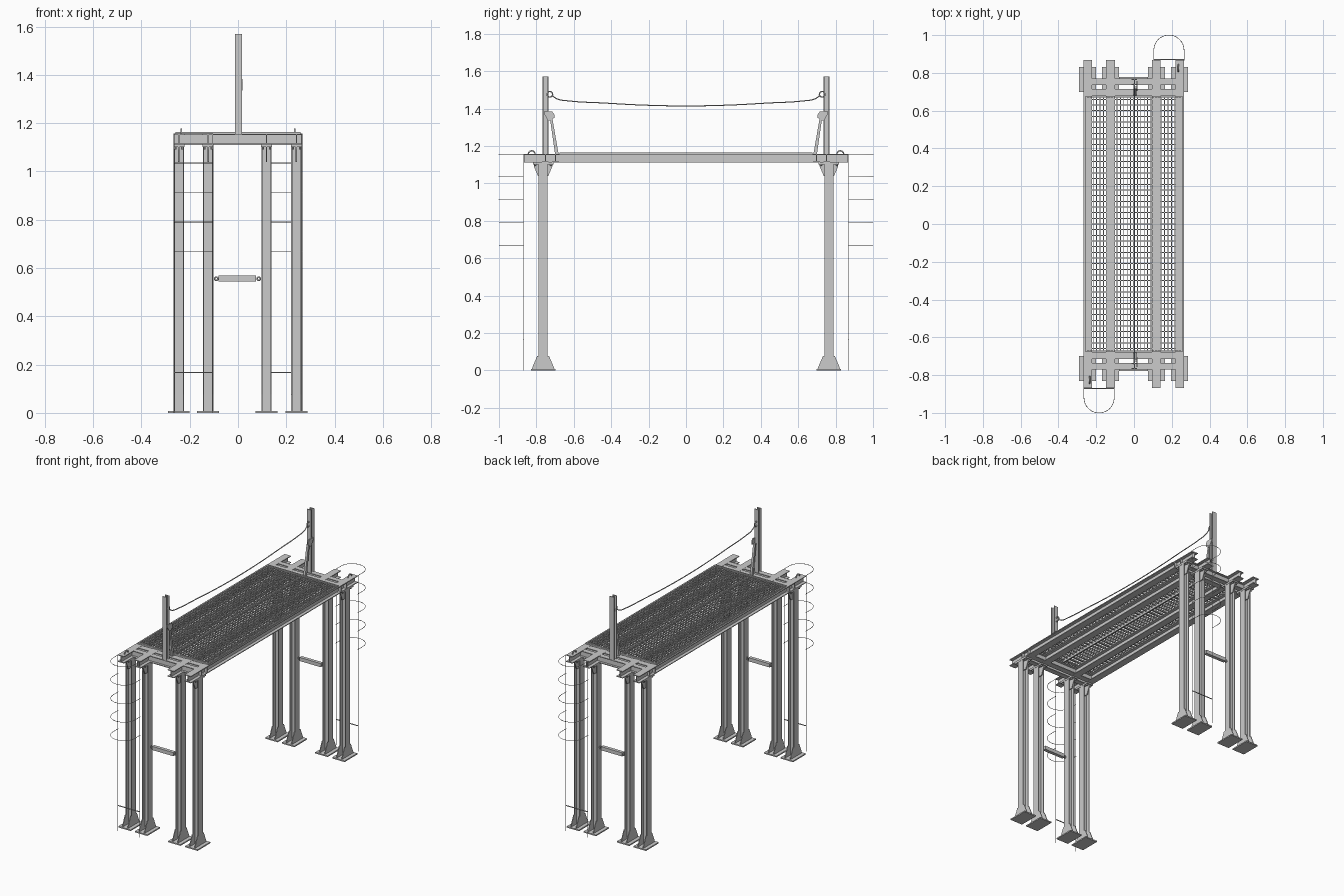
import bpy, bmesh, math
from mathutils import Vector, Matrix

if "Cube" in bpy.data.objects:
    bpy.data.objects.remove(bpy.data.objects["Cube"])

R180 = Matrix.Rotation(math.pi, 4, 'Z')


def finish(name, bm):
    bmesh.ops.recalc_face_normals(bm, faces=bm.faces)
    me = bpy.data.meshes.new(name)
    bm.to_mesh(me)
    bm.free()
    ob = bpy.data.objects.new(name, me)
    bpy.context.collection.objects.link(ob)
    return ob


def add_box(bm, lo, hi):
    lo, hi = Vector(lo), Vector(hi)
    m = Matrix.Translation((lo + hi) / 2) @ Matrix.Diagonal((*(hi - lo), 1))
    bmesh.ops.create_cube(bm, size=1, matrix=m)


def box(name, lo, hi):
    bm = bmesh.new()
    add_box(bm, lo, hi)
    return finish(name, bm)


def add_prism(bm, pts, vec):
    f = bm.faces.new([bm.verts.new(p) for p in pts])
    ext = bmesh.ops.extrude_face_region(bm, geom=[f], use_keep_orig=True)
    vs = [g for g in ext['geom'] if isinstance(g, bmesh.types.BMVert)]
    bmesh.ops.translate(bm, verts=vs, vec=vec)


def ibeam(name, a, b, normal, w, h, t):
    """I-section from a to b; flanges of width w are h apart along normal."""
    a, b, n = Vector(a), Vector(b), Vector(normal)
    s = (b - a).normalized().cross(n)
    k, c, e = h / 2 - t, t / 2, w / 2
    half = [(e, -h/2), (e, -k), (c, -k), (c, k), (e, k), (e, h/2)]
    prof = half + [(-x, -y) for x, y in half]
    bm = bmesh.new()
    add_prism(bm, [a + s * x + n * y for x, y in prof], b - a)
    return finish(name, bm)


def rod(name, pts, r, cyclic=False, smooth=False):
    cu = bpy.data.curves.new(name, 'CURVE')
    cu.dimensions = '3D'
    cu.bevel_depth, cu.bevel_resolution = r, 1
    cu.use_fill_caps = not cyclic
    sp = cu.splines.new('BEZIER' if smooth else 'POLY')
    if smooth:
        sp.bezier_points.add(len(pts) - 1)
        for bp, p in zip(sp.bezier_points, pts):
            bp.co = p
            bp.handle_left_type = bp.handle_right_type = 'AUTO'
    else:
        sp.points.add(len(pts) - 1)
        for q, p in zip(sp.points, pts):
            q.co = (*p, 1)
    sp.use_cyclic_u = cyclic
    ob = bpy.data.objects.new(name, cu)
    bpy.context.collection.objects.link(ob)
    me = bpy.data.meshes.new_from_object(ob.evaluated_get(bpy.context.evaluated_depsgraph_get()))
    bpy.data.objects.remove(ob)
    for p in me.polygons:
        p.use_smooth = len(p.vertices) == 4
    ob = bpy.data.objects.new(name, me)
    bpy.context.collection.objects.link(ob)
    return ob


def ring(name, centre, r, thick, axis):
    i, j = [k for k in range(3) if k != axis]
    pts = []
    for n in range(16):
        p = list(centre)
        p[i] += r * math.cos(n * math.tau / 16)
        p[j] += r * math.sin(n * math.tau / 16)
        pts.append(p)
    return rod(name, pts, thick, cyclic=True)


# long girders and columns
for x in (-0.245, -0.124, 0.118, 0.242):
    ibeam("girder", (x, -0.867, 1.133), (x, 0.867, 1.133), (0, 0, 1), 0.046, 0.046, 0.005)
    for s in (-1, 1):
        y = s * 0.764
        ibeam("column", (x, y, 0.006), (x, y, 1.102), (1, 0, 0), 0.047, 0.043, 0.005)
        box("base_plate", (x - 0.045, y - 0.066, 0), (x + 0.045, y + 0.066, 0.008))
        box("cap_plate", (x - 0.023, y - 0.055, 1.101), (x + 0.023, y + 0.055, 1.11))
        # base and cap gussets
        bm = bmesh.new()
        for d in (-1, 1):
            for gx in (x - 0.0215, x + 0.0165):
                add_prism(bm, [(gx, y + d * a, z) for a, z in
                               ((0.022, 0.008), (0.06, 0.008), (0.056, 0.02), (0.032, 0.076), (0.022, 0.076))],
                          (0.005, 0, 0))
            add_prism(bm, [(x - 0.003, y + d * a, z) for a, z in
                           ((0.002, 1.102), (0.05, 1.102), (0.05, 1.092), (0.028, 1.04), (0.002, 1.04))],
                      (0.006, 0, 0))
            # cap bolts
            for bx in (-0.014, 0.014):
                bmesh.ops.create_cone(bm, cap_ends=True, segments=6, radius1=0.005, radius2=0.005,
                                      depth=0.012, matrix=Matrix.Translation((x + bx, y + d * 0.042, 1.098)))
        finish("column_gussets", bm)

# walkway grating
bm = bmesh.new()
for i in range(29):
    x = -0.252 + i * 0.018
    add_box(bm, (x - 0.002, -0.672, 1.155), (x + 0.002, 0.672, 1.163))
for i in range(45):
    y = -0.66 + i * 0.03
    add_box(bm, (-0.253, y - 0.0025, 1.1555), (0.253, y + 0.0025, 1.1625))
finish("walkway_grating", bm)
bm = bmesh.new()
for s in (-1, 1):
    add_box(bm, (s * 0.256 - 0.003, -0.675, 1.154), (s * 0.256 + 0.003, 0.675, 1.164))
    add_box(bm, (-0.253, s * 0.672 - 0.003, 1.154), (0.253, s * 0.672 + 0.003, 1.164))
add_box(bm, (-0.004, -0.672, 1.145), (0.004, 0.672, 1.1635))
finish("grating_frame", bm)

for s in (-1, 1):
    # cross beams at each end
    for y, w in ((0.697, 0.038), (0.752, 0.034)):
        ibeam("cross_beam", (-0.264, s * y, 1.133), (0.264, s * y, 1.133), (0, 0, 1), w, 0.0445, 0.005)

    # tie strut between inner columns
    y = s * 0.766
    box("tie_strut", (-0.08, y - 0.011, 0.545), (0.074, y + 0.011, 0.569))
    for e in (-1, 1):
        ring("tie_eye", (e * 0.088 - 0.002, y, 0.556), 0.007, 0.0035, 1)

    # lifeline post with raking brace
    py = s * 0.752
    ibeam("lifeline_post", (0.002, py, 1.155), (0.002, py, 1.57), (0, 1, 0), 0.03, 0.032, 0.005)
    bm = bmesh.new()
    add_prism(bm, [(-0.002, s * a, z) for a, z in
                   ((0.681, 1.155), (0.7, 1.155), (0.728, 1.35), (0.715, 1.35))], (0.014, 0, 0))
    finish("post_brace", bm)
    bm = bmesh.new()
    add_prism(bm, [(0.012, s * a, z) for a, z in
                   ((0.758, 1.383), (0.715, 1.383), (0.704, 1.368), (0.704, 1.35), (0.725, 1.336),
                    (0.738, 1.336), (0.758, 1.37))], (0.006, 0, 0))
    finish("brace_head", bm)
    ring("lifeline_eye", (0.002, s * 0.728, 1.476), 0.015, 0.004, 0)

# sagging lifeline
half = [(0.716, 1.47), (0.69, 1.452), (0.62, 1.44), (0.45, 1.43), (0.22, 1.418)]
pts = [(0.002, -y, z) for y, z in half] + [(0.002, 0, 1.414)] + [(0.002, y, z) for y, z in half[::-1]]
rod("lifeline_cable", pts, 0.0032, smooth=True)

# ladder, cage hoops and grab handle, repeated by half-turn
cx, r = -0.185, 0.08
hoop = [(cx - r, -0.866)] + [(cx - r * math.cos(a), -0.92 - r * math.sin(a))
                             for a in (k * math.pi / 20 for k in range(21))] + [(cx + r, -0.866)]
parts = []
for z in (1.156, 1.035, 0.912, 0.791, 0.67):
    parts.append(rod("cage_hoop", [(x, y, z) for x, y in hoop], 0.0015))
for e in (-1, 1):
    parts.append(rod("ladder_rail", [(cx + e * r, -0.87, 0), (cx + e * r, -0.87, 1.156)], 0.0015))
parts.append(rod("ladder_rung", [(cx - r, -0.87, 0.167), (cx + r, -0.87, 0.167)], 0.003))
arch = [(-0.235, -0.825 + 0.018 * math.cos(a), 1.156 + 0.018 * math.sin(a))
        for a in (k * math.pi / 10 for k in range(11))]
parts.append(rod("grab_handle", arch, 0.004))
for p in parts:
    q = p.copy()
    q.name = "far_" + p.name.split(".")[0]
    q.matrix_world = R180
    bpy.context.collection.objects.link(q)
